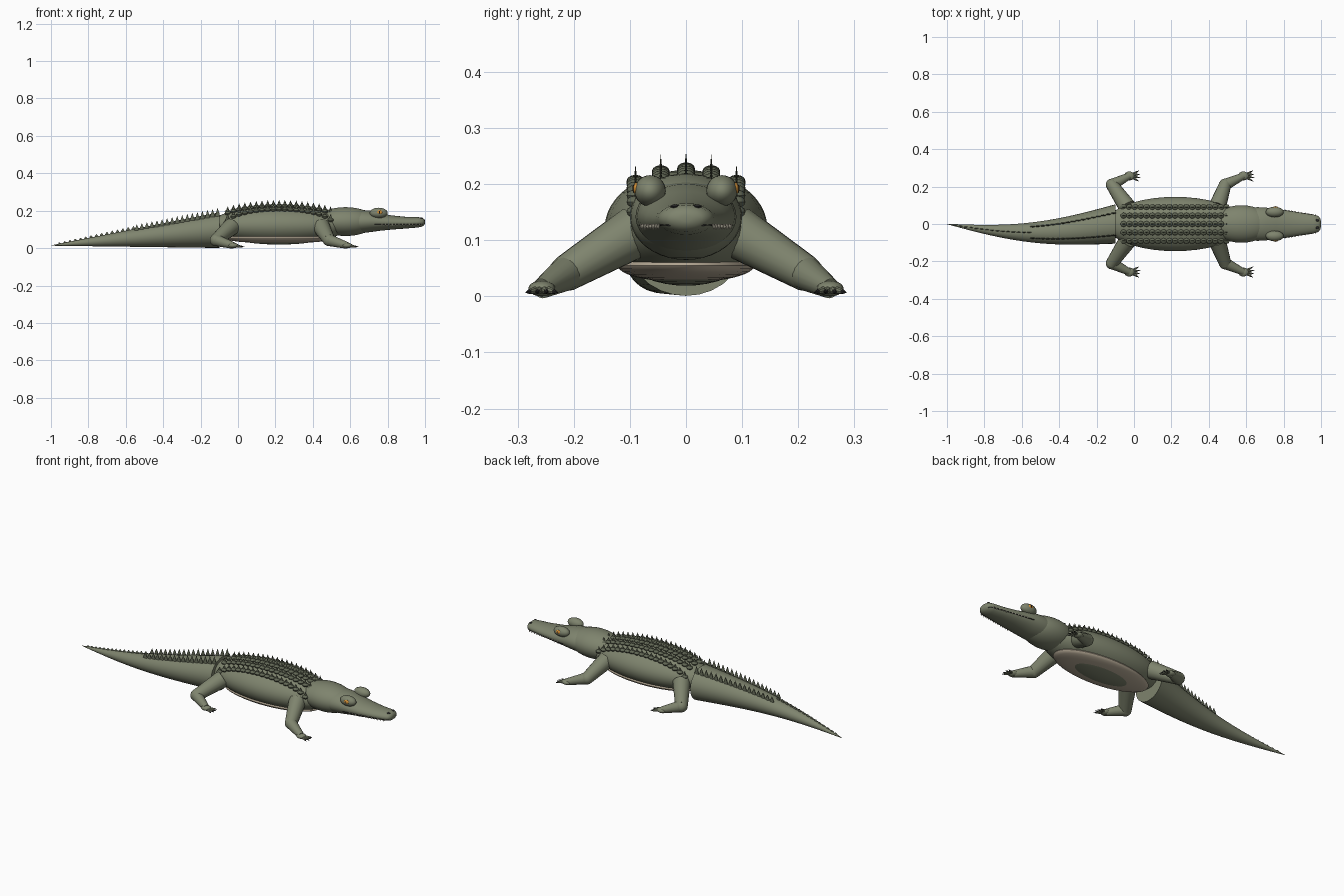
import bpy, bmesh, math
from mathutils import Matrix, Vector

if "Cube" in bpy.data.objects:
    bpy.data.objects.remove(bpy.data.objects["Cube"])


def mat(name, r, g, b):
    m = bpy.data.materials.new(name)
    m.diffuse_color = (r, g, b, 1)
    m.use_nodes = True
    m.node_tree.nodes["Principled BSDF"].inputs["Base Color"].default_value = m.diffuse_color
    return m


SKIN = mat("skin", 0.21, 0.23, 0.155)
DARK = mat("dark_scale", 0.12, 0.135, 0.09)
BELLY = mat("belly", 0.48, 0.41, 0.31)
BLACK = mat("black", 0.02, 0.02, 0.02)
AMBER = mat("amber", 0.7, 0.3, 0.04)
IVORY = mat("ivory", 0.7, 0.66, 0.52)


def finish(bm, name, material, smooth=True):
    bmesh.ops.recalc_face_normals(bm, faces=bm.faces)
    me = bpy.data.meshes.new(name)
    bm.to_mesh(me)
    bm.free()
    ob = bpy.data.objects.new(name, me)
    bpy.context.collection.objects.link(ob)
    me.materials.append(material)
    if smooth:
        bpy.ops.object.select_all(action='DESELECT')
        ob.select_set(True)
        bpy.context.view_layer.objects.active = ob
        bpy.ops.object.shade_smooth_by_angle(angle=math.radians(40))
    return ob


def ball(bm, c, r, u=24, v=14):
    M = Matrix.Translation(c) @ Matrix.Diagonal((*r, 1))
    bmesh.ops.create_uvsphere(bm, u_segments=u, v_segments=v, radius=1, matrix=M)


def spike(bm, base, rx, ry, h, n=6, down=False):
    M = Matrix.Translation(base) @ Matrix.Diagonal((rx, ry, -h if down else h, 1)) \
        @ Matrix.Translation((0, 0, 0.5))
    bmesh.ops.create_cone(bm, cap_ends=True, segments=n, radius1=1, radius2=0, depth=1, matrix=M)


def taper(bm, a, b, r1, r2, n=16):
    a, b = Vector(a), Vector(b)
    d = b - a
    M = Matrix.Translation((a + b) / 2) @ d.to_track_quat('Z', 'Y').to_matrix().to_4x4()
    bmesh.ops.create_cone(bm, cap_ends=True, segments=n, radius1=r1, radius2=r2,
                          depth=d.length, matrix=M)


def loft(bm, stations, n=28):
    """Skin elliptical rings given as (x, y, z, half width, half height)."""
    prev = None
    for i, (x, y, z, ry, rz) in enumerate(stations):
        ring = [bm.verts.new((x, y + ry * math.cos(2 * math.pi * k / n),
                              z + rz * math.sin(2 * math.pi * k / n))) for k in range(n)]
        if prev:
            for k in range(n):
                j = (k + 1) % n
                bm.faces.new((prev[k], prev[j], ring[j], ring[k]))
        if i in (0, len(stations) - 1):
            bm.faces.new(ring)
        prev = ring


def single_ball(name, c, r, m, u=32, v=20):
    bm = bmesh.new()
    ball(bm, c, r, u, v)
    return finish(bm, name, m)


# Trunk, belly plate and neck
BC, BR = (0.22, 0, 0.122), (0.37, 0.145, 0.103)
single_ball("body", BC, BR, SKIN, 40, 24)
single_ball("belly", (0.22, 0, 0.055), (0.30, 0.122, 0.03), BELLY, 40, 16)
single_ball("neck", (0.575, 0, 0.142), (0.16, 0.1, 0.077), SKIN)


# Tail, swinging gently to one side
def tail_at(t):
    r = 1 - t
    return (-0.1 - 0.9 * t, -0.045 * math.sin(math.pi * t),
            0.002 + 0.012 * t + 0.094 * r, 0.104 * r + 0.001, 0.094 * r + 0.001)


bm = bmesh.new()
loft(bm, [tail_at(i / 20) for i in range(21)])
finish(bm, "tail", SKIN)

# Tail crest: paired rows merging into one
bm = bmesh.new()
for i in range(17):
    t = 0.01 + 0.48 * i / 16
    x, y, z, ry, rz = tail_at(t)
    for s in (-1, 1):
        spike(bm, (x, y + s * ry * 0.57, z + rz * 0.8), 0.016, 0.004, 0.046 * (1 - 0.6 * t))
for i in range(15):
    t = 0.51 + 0.44 * i / 14
    x, y, z, ry, rz = tail_at(t)
    spike(bm, (x, y, z + rz * 0.95), 0.014, 0.003, 0.03 * (1.2 - t))
finish(bm, "tail_crest", DARK, False)

# Five rows of back scutes, each a flattened pad with a thin keel
pads, keels = bmesh.new(), bmesh.new()
for y in (-0.09, -0.045, 0, 0.045, 0.09):
    for i in range(19):
        x = -0.055 + 0.55 * i / 18
        q = 1 - ((x - BC[0]) / BR[0]) ** 2 - (y / BR[1]) ** 2
        z = BC[2] + BR[2] * math.sqrt(max(q, 0.05))
        ball(pads, (x, y, z + 0.003), (0.017, 0.016, 0.011), 10, 6)
        spike(keels, (x, y, z + 0.005), 0.013, 0.003, 0.028)
finish(pads, "back_scutes", DARK)
finish(keels, "back_keels", DARK, False)

# Head and snout
bm = bmesh.new()
loft(bm, [(0.61, 0, 0.14, 0.085, 0.06), (0.66, 0, 0.142, 0.09, 0.062),
          (0.71, 0, 0.143, 0.087, 0.057), (0.76, 0, 0.14, 0.081, 0.047),
          (0.82, 0, 0.137, 0.072, 0.038), (0.90, 0, 0.136, 0.059, 0.031),
          (0.96, 0, 0.138, 0.05, 0.028), (0.985, 0, 0.139, 0.043, 0.024),
          (0.997, 0, 0.139, 0.028, 0.015), (1.0, 0, 0.139, 0.01, 0.006)], 32)
finish(bm, "head", SKIN)

# Mouth line and teeth
bm = bmesh.new()
loft(bm, [(0.73, 0, 0.127, 0.086, 0.0025), (0.82, 0, 0.127, 0.073, 0.0025),
          (0.90, 0, 0.127, 0.06, 0.0025), (0.96, 0, 0.127, 0.051, 0.0025),
          (0.99, 0, 0.127, 0.036, 0.0025)], 20)
finish(bm, "mouth_line", BLACK)
bm = bmesh.new()
for i in range(12):
    x = 0.77 + 0.2 * i / 11
    for s in (-1, 1):
        spike(bm, (x, s * (0.08 - 0.155 * (x - 0.77)), 0.129), 0.004, 0.003, 0.011, 6, True)
finish(bm, "teeth", IVORY, False)

# Eyes and nostrils
sockets, irises, pupils, nostrils = (bmesh.new() for _ in range(4))
for s in (-1, 1):
    ball(sockets, (0.752, s * 0.064, 0.188), (0.048, 0.028, 0.028))
    ball(irises, (0.757, s * 0.088, 0.192), (0.015, 0.006, 0.011), 16, 10)
    ball(pupils, (0.757, s * 0.0925, 0.192), (0.003, 0.003, 0.008), 10, 8)
    ball(nostrils, (0.98, s * 0.02, 0.16), (0.009, 0.008, 0.004), 12, 8)
finish(sockets, "eye_bulges", SKIN)
finish(irises, "irises", AMBER)
finish(pupils, "pupils", BLACK)
finish(nostrils, "nostrils", BLACK)


# Legs: upper limb, lower limb, foot, splayed toes with claws
def leg(name, hip, knee, ankle, s):
    flip = lambda p: Vector((p[0], s * p[1], p[2]))
    hip, knee, ankle = flip(hip), flip(knee), flip(ankle)
    bm, claws = bmesh.new(), bmesh.new()
    taper(bm, hip, knee, 0.047, 0.033)
    ball(bm, knee, (0.033, 0.033, 0.033), 16, 10)
    taper(bm, knee, ankle, 0.032, 0.018)
    ball(bm, ankle, (0.028, 0.024, 0.014), 16, 10)
    for a in (-0.5, -0.17, 0.17, 0.5):
        d = Vector((math.cos(a), math.sin(a), -0.12))
        root = ankle + d * 0.012
        tip = ankle + d * 0.046
        taper(bm, root, tip, 0.008, 0.0045, 8)
        taper(claws, tip, tip + d * 0.014, 0.0045, 0.0005, 6)
    finish(bm, name, SKIN)
    finish(claws, name + "_claws", BLACK)


for side, s in (("left", 1), ("right", -1)):
    leg("front_leg_" + side, (0.445, 0.09, 0.115), (0.487, 0.21, 0.043), (0.585, 0.257, 0.014), s)
    leg("hind_leg_" + side, (-0.035, 0.09, 0.115), (-0.118, 0.21, 0.043), (-0.025, 0.257, 0.014), s)
